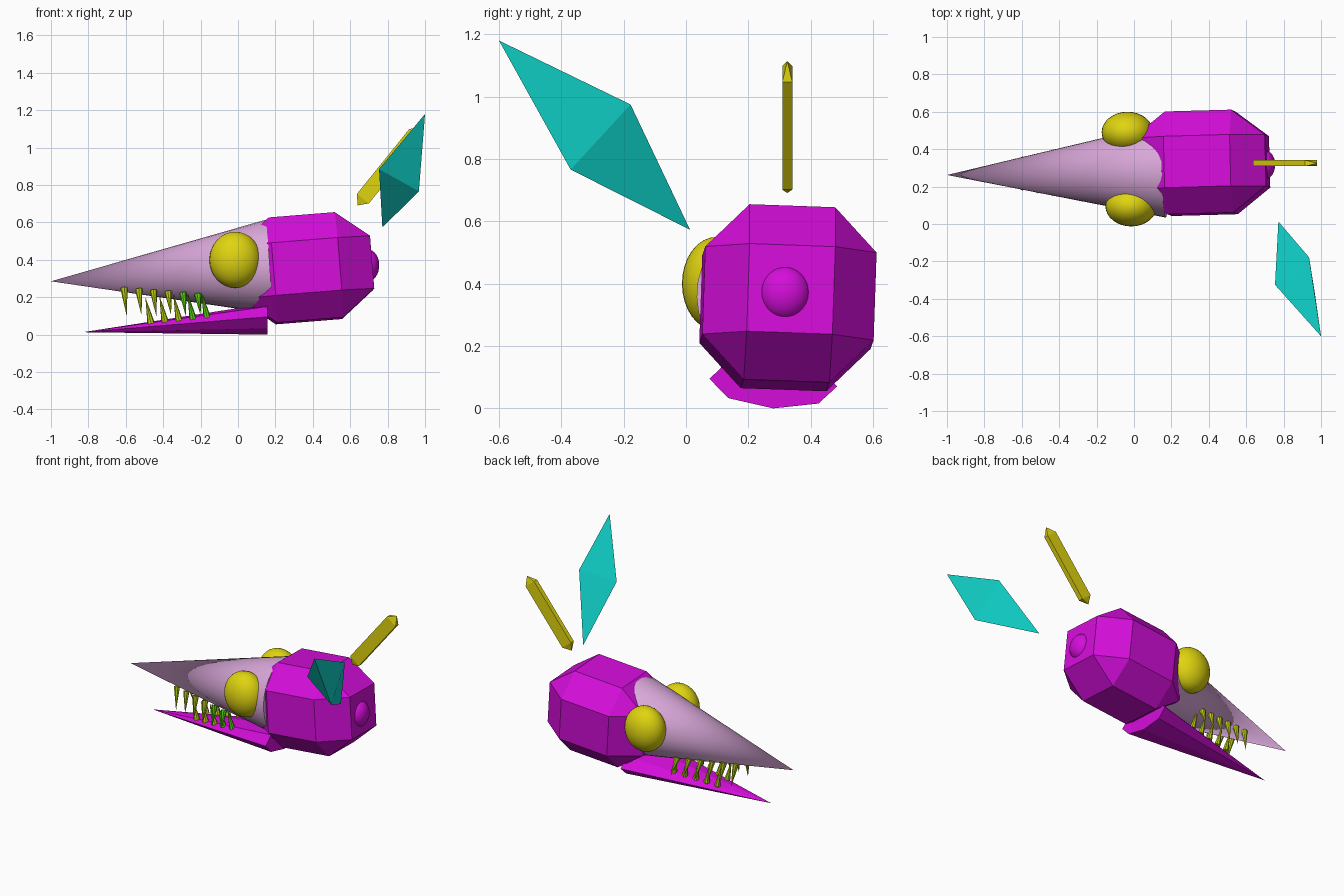
import bpy, bmesh, math
from mathutils import Vector, Matrix

if "Cube" in bpy.data.objects:
    bpy.data.objects.remove(bpy.data.objects["Cube"])


def material(name, r, g, b):
    m = bpy.data.materials.new(name)
    m.diffuse_color = (r, g, b, 1)
    m.use_nodes = True
    m.node_tree.nodes["Principled BSDF"].inputs["Base Color"].default_value = m.diffuse_color
    return m


MAGENTA = material("magenta", 0.66, 0.004, 0.70)
PINK = material("dusty pink", 0.71, 0.40, 0.71)
YELLOW = material("yellow", 0.74, 0.66, 0.005)
CYAN = material("cyan", 0.005, 0.64, 0.58)
LIME = material("yellow green", 0.50, 0.62, 0.006)
GREEN = material("green", 0.10, 0.60, 0.006)


def finish(name, bm, mat, smooth=False):
    bmesh.ops.recalc_face_normals(bm, faces=bm.faces)
    for f in bm.faces:
        f.smooth = smooth and len(f.verts) < 5
    me = bpy.data.meshes.new(name)
    bm.to_mesh(me)
    bm.free()
    me.materials.append(mat)
    ob = bpy.data.objects.new(name, me)
    bpy.context.collection.objects.link(ob)
    return ob


def cone(name, base, tip, radius, sides, mat, smooth=False):
    """Cone from a base centre to a tip."""
    base, tip = Vector(base), Vector(tip)
    axis = tip - base
    bm = bmesh.new()
    bmesh.ops.create_cone(bm, cap_ends=True, segments=sides, radius1=radius,
                          radius2=0, depth=axis.length)
    bmesh.ops.remove_doubles(bm, verts=bm.verts, dist=1e-6)
    rot = Vector((0, 0, 1)).rotation_difference(axis).to_matrix().to_4x4()
    bm.transform(Matrix.Translation((base + tip) / 2) @ rot)
    return finish(name, bm, mat, smooth)


def ellipsoid(name, centre, radii, mat):
    bm = bmesh.new()
    bmesh.ops.create_uvsphere(bm, u_segments=32, v_segments=16, radius=1)
    bm.transform(Matrix.Translation(centre) @ Matrix.Diagonal((*radii, 1)))
    return finish(name, bm, mat, True)


def hull(name, points, mat):
    bm = bmesh.new()
    for p in points:
        bm.verts.new(p)
    bmesh.ops.convex_hull(bm, input=bm.verts)
    bmesh.ops.dissolve_limit(bm, angle_limit=0.01, verts=bm.verts, edges=bm.edges)
    return finish(name, bm, mat)


# Head: box with every edge chamfered, slightly tilted
S = (-1, 1)
half = Vector((0.355, 0.275, 0.282))
tilt = (Matrix.Rotation(0.028, 3, 'Z') @ Matrix.Rotation(-0.08, 3, 'Y')
        @ Matrix.Rotation(-0.036, 3, 'X'))
pts = []
for axis in range(3):
    for sx in S:
        for sy in S:
            for sz in S:
                p = Vector((sx * half.x, sy * half.y, sz * half.z)) * 0.5
                p[axis] *= 2
                pts.append(tilt @ p + Vector((0.36, 0.327, 0.355)))
hull("head", pts, MAGENTA)

# Round knob at the back of the head
ellipsoid("rear_knob", (0.695, 0.317, 0.37), (0.06, 0.08, 0.085), MAGENTA)

# Upper beak
TIP = Vector((-1.0, 0.262, 0.285))
BASE = Vector((0.165, 0.286, 0.363))
cone("upper_beak", BASE, TIP, 0.252, 32, PINK, True)

# Eyes
ellipsoid("eye_front", (-0.015, 0.097, 0.40), (0.138, 0.11, 0.15), YELLOW)
ellipsoid("eye_back", (-0.035, 0.49, 0.40), (0.138, 0.11, 0.15), YELLOW)

# Lower jaw: flattened eight-sided cone
jaw = [Vector((-0.83, 0.262, 0.013))]
for i in range(8):
    a = i * math.pi / 4
    y = 0.205 * math.cos(a)
    jaw.append(Vector((0.157, 0.28 + y, 0.083 + 0.083 * math.sin(a) - 0.06 * y)))
hull("lower_jaw", jaw, MAGENTA)

# Teeth: one row along each side, upper pointing down and lower pointing up
for side, label in ((-1, "front"), (1, "back")):
    for i in range(6):
        x = -0.61 + i * 0.079
        t = (x - TIP.x) / (BASE.x - TIP.x)
        c = TIP.lerp(BASE, t)
        r = 0.252 * t
        mat = GREEN if side < 0 and i > 3 else LIME
        cone(f"upper_tooth_{label}_{i + 1}",
             (x, c.y + side * r * 0.72, max(c.z - r * 0.72, 0.215)),
             (x + 0.015, c.y + side * (r * 0.95 + 0.012), 0.10 + 0.004 * (i % 2)),
             0.02, 8, mat)
    for i in range(5):
        x = -0.465 + i * 0.075
        t = (x + 0.83) / 0.987
        mat = GREEN if side < 0 and i > 2 else LIME
        z = 0.013 + 0.10 * t
        cone(f"lower_tooth_{label}_{i + 1}",
             (x, 0.27 + side * 0.14 * t, z + 0.01),
             (x - 0.03, 0.27 + side * 0.16 * t, z + 0.15), 0.02, 8, mat)

# Floating yellow bar with pointed ends
u = Vector((0.622, 0, 0.783))
w = Vector((0.783, 0, -0.622)) * 0.041
lo, hi = Vector((0.668, 0.325, 0.727)), Vector((0.947, 0.325, 1.073))
bar = [c + s * w + Vector((0, k * 0.016, 0)) for c in (lo, hi) for s in S for k in S]
bar += [lo - u * 0.046, hi + u * 0.052]
hull("yellow_bar", bar, YELLOW)

# Floating cyan crystal: three-sided double pyramid
hull("cyan_crystal", [(1.0, -0.6, 1.18), (0.772, 0.013, 0.573),
                      (0.754, -0.325, 0.885), (0.936, -0.178, 0.975),
                      (0.967, -0.37, 0.766)], CYAN)
